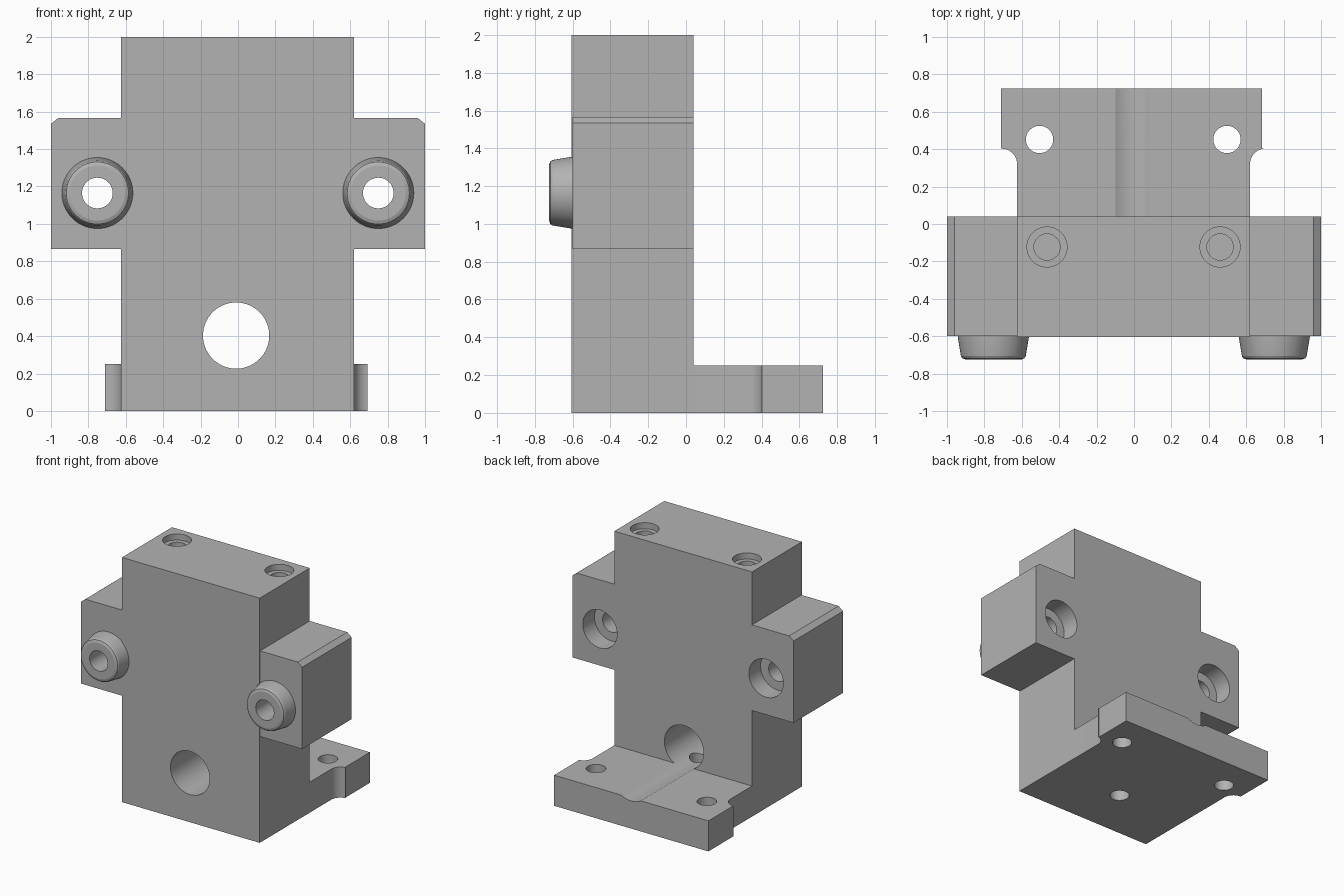
import bpy, bmesh, math
from mathutils import Matrix, Vector

cube = bpy.data.objects.get("Cube")
if cube:
    bpy.data.objects.remove(cube, do_unlink=True)

grey = bpy.data.materials.new("machined_grey")
grey.use_nodes = True
colour = (0.45, 0.45, 0.45, 1)
grey.diffuse_color = colour
grey.node_tree.nodes["Principled BSDF"].inputs["Base Color"].default_value = colour


def new_object(name, bm):
    bmesh.ops.recalc_face_normals(bm, faces=bm.faces)
    mesh = bpy.data.meshes.new(name)
    bm.to_mesh(mesh)
    bm.free()
    mesh.materials.append(grey)
    obj = bpy.data.objects.new(name, mesh)
    bpy.context.collection.objects.link(obj)
    return obj


def prism(name, points, start, end):
    """Extrude a closed outline of 3D points from start to end along an offset."""
    bm = bmesh.new()
    face = bm.faces.new([bm.verts.new(Vector(p) + Vector(start)) for p in points])
    grown = bmesh.ops.extrude_face_region(bm, geom=[face])
    verts = [v for v in grown["geom"] if isinstance(v, bmesh.types.BMVert)]
    bmesh.ops.translate(bm, verts=verts, vec=Vector(end) - Vector(start))
    return new_object(name, bm)


def turned(name, profile, centre, along_y=False, sides=64):
    """Solid of revolution from (radius, height) pairs, about z or y."""
    bm = bmesh.new()
    rings = []
    for r, h in profile:
        ring = []
        for i in range(sides):
            a = math.tau * i / sides
            u, v = r * math.cos(a), r * math.sin(a)
            ring.append(bm.verts.new((u, h, v) if along_y else (u, v, h)))
        rings.append(ring)
    for low, high in zip(rings, rings[1:]):
        for i in range(sides):
            j = (i + 1) % sides
            bm.faces.new((low[i], low[j], high[j], high[i]))
    bm.faces.new(rings[0])
    bm.faces.new(rings[-1])
    bm.transform(Matrix.Translation(centre))
    return new_object(name, bm)


def combine(target, other, operation):
    mod = target.modifiers.new(operation.lower(), 'BOOLEAN')
    mod.operation = operation
    mod.solver = 'EXACT'
    mod.object = other
    bpy.context.view_layer.objects.active = target
    bpy.ops.object.modifier_apply(modifier=mod.name)
    bpy.data.objects.remove(other, do_unlink=True)


FRONT, BACK, REAR = -0.605, 0.04, 0.725
LEFT, RIGHT = 0.62, -0.625

# Upright column
block = prism("bracket_block",
              [(RIGHT, FRONT, 0), (LEFT, FRONT, 0), (LEFT, BACK, 0), (RIGHT, BACK, 0)],
              (0, 0, 0), (0, 0, 2))

# Crosspiece with chamfered upper corners, set back slightly at the front
cross = prism("crosspiece",
              [(-1, 0, 0.867), (1, 0, 0.867), (1, 0, 1.535), (0.96, 0, 1.567),
               (-0.96, 0, 1.567), (-1, 0, 1.535)],
              (0, -0.6, 0), (0, BACK, 0))
combine(block, cross, 'UNION')

# Foot plate with filleted inner corners
fillet = 0.083
steps = [math.pi / 2 * i / 12 for i in range(13)]
left_arc = [(LEFT + fillet * (1 - math.cos(a)), 0.32 + fillet * math.sin(a), 0) for a in steps]
right_arc = [(RIGHT - fillet * (1 - math.cos(a)), 0.32 + fillet * math.sin(a), 0) for a in steps]
outline = ([(RIGHT, -0.2, 0), (LEFT, -0.2, 0)] + left_arc[:-1]
           + [(0.685, 0.403, 0), (0.685, REAR, 0), (-0.71, REAR, 0), (-0.71, 0.403, 0)]
           + right_arc[-2::-1])
combine(block, prism("foot_plate", outline, (0, 0, 0), (0, 0, 0.25)), 'UNION')

# Tapered bosses on the front of the crosspiece, with counterbored holes
for x in (-0.752, 0.75):
    boss = turned("boss", [(0.19, -0.5), (0.19, FRONT), (0.173, -0.707), (0.166, -0.718),
                           (0.147, -REAR)], (x, 0, 1.165), True)
    combine(block, boss, 'UNION')
for x in (-0.752, 0.75):
    bore = turned("boss_bore", [(0.082, -0.9), (0.082, BACK - 0.15), (0.155, BACK - 0.15),
                                (0.155, 0.2)], (x, 0, 1.165), True)
    combine(block, bore, 'DIFFERENCE')

# Shaft bore, which also grooves the foot plate
shaft = turned("shaft_bore", [(0.177, -1), (0.177, 1)], (-0.01, 0, 0.403), True, 96)
combine(block, shaft, 'DIFFERENCE')

# Stepped blind holes in the top
for x in (-0.465, 0.46):
    hole = turned("top_hole", [(0.07, 1.7), (0.07, 1.95), (0.107, 1.95), (0.107, 2.1)],
                  (x, -0.123, 0))
    combine(block, hole, 'DIFFERENCE')

# Bolt holes through the foot plate, and one from below into the shaft bore
for x, y in ((-0.505, 0.452), (0.497, 0.452), (0, -0.17)):
    hole = turned("bolt_hole", [(0.073, -0.1), (0.073, 0.35)], (x, y, 0))
    combine(block, hole, 'DIFFERENCE')

# Smooth the round walls, keep machined edges crisp
bpy.ops.object.select_all(action='DESELECT')
block.select_set(True)
bpy.context.view_layer.objects.active = block
bpy.ops.object.shade_smooth_by_angle(angle=math.radians(20))
